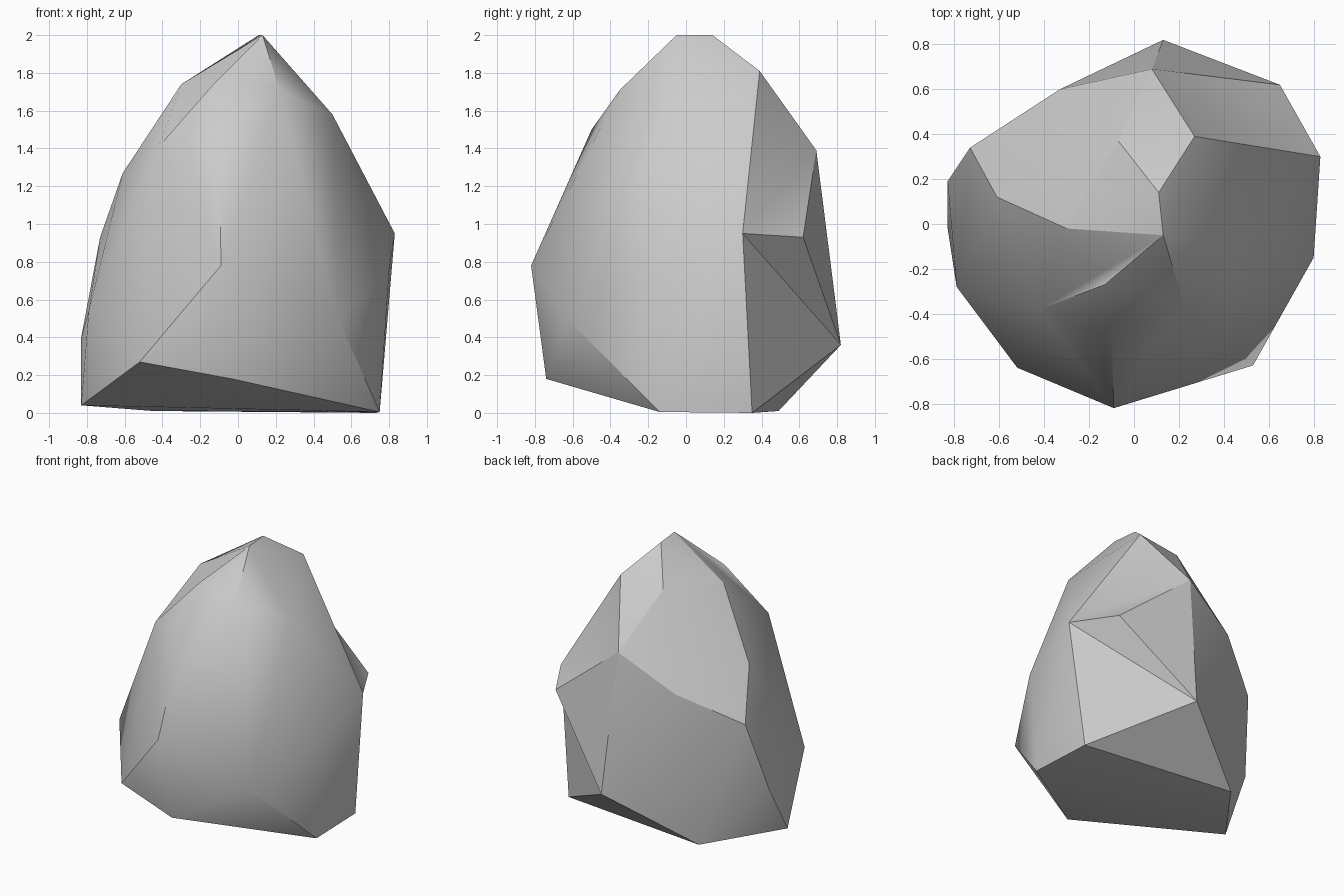
import bpy, bmesh, math

if "Cube" in bpy.data.objects:
    bpy.data.objects.remove(bpy.data.objects["Cube"])

# Corner points of the boulder, from the crown down to the base
corners = {
    "peak": (.13, -.05, 2), "peak_back": (.11, .14, 2), "crest": (.27, .39, 1.81),
    "ridge": (-.07, .37, 1.78), "ridge_left": (-.30, -.02, 1.74),
    "brow": (.22, -.35, 1.71), "lip": (-.13, -.27, 1.74), "slope": (.50, -.10, 1.58),
    "chest": (-.10, -.50, 1.50), "lip_end": (-.42, -.38, 1.41), "back": (.08, .69, 1.39),
    "left": (-.61, .12, 1.27), "back_left": (-.33, .60, 1.15),
    "right": (.83, .30, .95), "knob": (.65, .62, .93), "left_low": (-.73, .34, .93),
    "belly": (-.09, -.82, .78), "flank": (.80, -.15, .75), "left_front": (-.79, -.28, .54),
    "front_right": (.53, -.63, .50), "left_back": (-.83, .19, .40), "heel": (.13, .82, .36),
    "toe_left": (-.52, -.64, .27), "toe": (-.03, -.74, .18), "base_left": (-.83, -.02, .04),
    "base_front": (.75, -.14, .005), "base_right": (.73, .35, 0), "base_back": (-.45, .49, .01),
}

# Skin stretched over the corners
bm = bmesh.new()
vert = {name: bm.verts.new(p) for name, p in corners.items()}
bmesh.ops.convex_hull(bm, input=bm.verts[:])


def edge(a, b):
    if vert[a].is_valid and vert[b].is_valid:
        return bm.edges.get((vert[a], vert[b]))


# Chipped hollows: each ridge is turned into a valley across it
for a, b in [("crest", "knob"), ("knob", "base_right"), ("ridge_left", "lip")]:
    ridge = edge(a, b)
    if ridge and len(ridge.link_faces) == 2:
        bmesh.utils.edge_rotate(ridge, True)
bmesh.ops.recalc_face_normals(bm, faces=bm.faces[:])

for f in bm.faces:
    f.smooth = True

# Crisp chipped edges, followed corner to corner
for chain in [
    ["peak", "ridge_left", "left", "left_low", "back_left", "back", "knob", "heel", "right"],
    ["ridge_left", "ridge", "back", "crest", "right", "base_right", "heel", "back"],
    ["peak", "peak_back", "crest"], ["peak_back", "ridge"], ["right", "knob"],
    ["peak", "lip", "lip_end"], ["front_right", "base_front"],
]:
    for a, b in zip(chain, chain[1:]):
        e = edge(a, b)
        if e:
            e.smooth = False

# Other edges are crisp only where the stone turns sharply
worn = edge("toe", "front_right")
for e in bm.edges:
    if e is not worn and len(e.link_faces) == 2:
        if e.calc_face_angle_signed() > math.radians(32):
            e.smooth = False

loose = [v for v in bm.verts if not v.link_faces]
bmesh.ops.delete(bm, geom=loose, context='VERTS')
mesh = bpy.data.meshes.new("boulder")
bm.to_mesh(mesh)
bm.free()

boulder = bpy.data.objects.new("boulder", mesh)
bpy.context.collection.objects.link(boulder)

# Plain stone colour
stone = bpy.data.materials.new("stone grey")
stone.diffuse_color = (.6, .6, .6, 1)
stone.use_nodes = True
stone.node_tree.nodes["Principled BSDF"].inputs["Base Color"].default_value = stone.diffuse_color
mesh.materials.append(stone)
